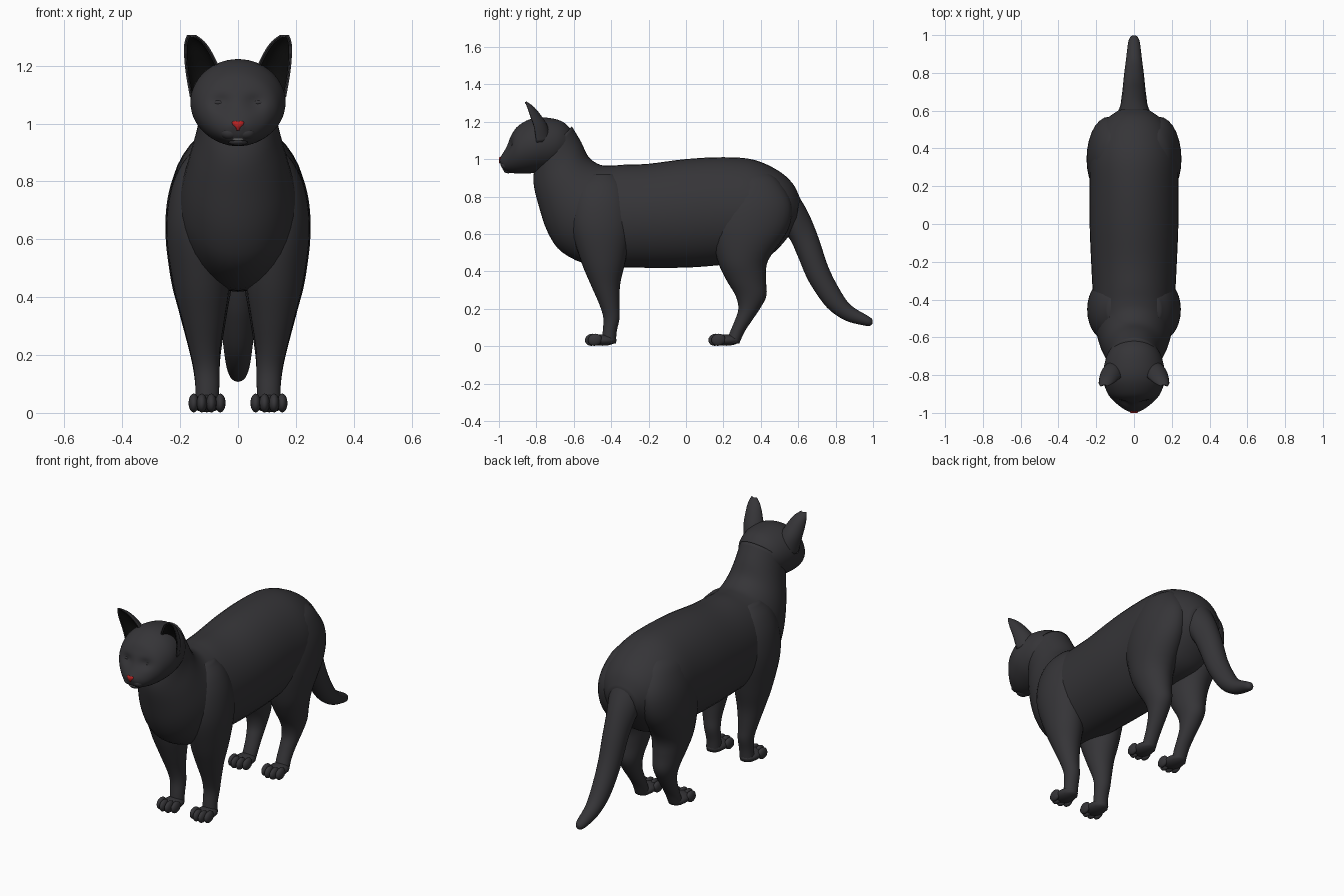
import bpy, bmesh, math
from mathutils import Vector, Matrix


def material(name, rgb):
    m = bpy.data.materials.new(name)
    m.diffuse_color = (*rgb, 1)
    return m


FUR = material("dark_fur", (0.036, 0.035, 0.039))
LINING = material("ear_black", (0.006, 0.006, 0.006))
RED = material("nose_red", (0.45, 0.015, 0.015))
WHITE = material("mouth_white", (0.8, 0.8, 0.8))


def finish(name, bm, mat=FUR, mirror=False):
    bmesh.ops.recalc_face_normals(bm, faces=bm.faces)
    me = bpy.data.meshes.new(name)
    bm.to_mesh(me)
    bm.free()
    for p in me.polygons:
        p.use_smooth = True
    me.materials.append(mat)
    ob = bpy.data.objects.new(name, me)
    bpy.context.collection.objects.link(ob)
    if mirror:
        mod = ob.modifiers.new("mirror", 'MIRROR')
        mod.use_mirror_merge = False
    return ob


def spline(rows, steps):
    """Catmull-Rom interpolation of rows of numbers."""
    out = []
    for i in range(len(rows) - 1):
        p0, p1, p2 = rows[max(i - 1, 0)], rows[i], rows[i + 1]
        p3 = rows[min(i + 2, len(rows) - 1)]
        for s in range(steps):
            t = s / steps
            out.append([0.5 * (2 * b + (c - a) * t + (2 * a - 5 * b + 4 * c - d) * t * t
                               + (3 * b - a - 3 * c + d) * t ** 3)
                        for a, b, c, d in zip(p0, p1, p2, p3)])
    return out + [list(rows[-1])]


def skin(rings):
    bm = bmesh.new()
    vs = [[bm.verts.new(p) for p in r] for r in rings]
    n = len(vs[0])
    for a, b in zip(vs, vs[1:]):
        for i in range(n):
            j = (i + 1) % n
            bm.faces.new((a[i], a[j], b[j], b[i]))
    bm.faces.new(vs[0])
    bm.faces.new(vs[-1])
    return bm


def angles(n):
    return [2 * math.pi * i / n for i in range(n)]


def profile_loft(rows, n=40, steps=4):
    """Rows: top y, top z, bottom y, bottom z, half width."""
    return skin([[(w * math.cos(a), (yt + yb) / 2 + (yt - yb) / 2 * math.sin(a),
                   (zt + zb) / 2 + (zt - zb) / 2 * math.sin(a)) for a in angles(n)]
                 for yt, zt, yb, zb, w in spline(rows, steps)])


def leg_loft(rows, n=28, steps=4):
    """Rows: z, front y, back y, inner x, outer x."""
    return skin([[((x0 + x1) / 2 + (x1 - x0) / 2 * math.cos(a),
                   (y0 + y1) / 2 + (y1 - y0) / 2 * math.sin(a), z) for a in angles(n)]
                 for z, y0, y1, x0, x1 in spline(rows, steps)])


def add_ball(bm, c, r, rot=0):
    m = Matrix.Translation(c) @ Matrix.Rotation(rot, 4, 'X') @ Matrix.Diagonal((*r, 1))
    bmesh.ops.create_uvsphere(bm, u_segments=18, v_segments=12, radius=1, matrix=m)


# Torso and neck
finish("body", profile_loft([
    (-0.61, 1.175, -0.81, 0.96, 0.13), (-0.56, 1.09, -0.815, 0.87, 0.14),
    (-0.52, 1.01, -0.79, 0.76, 0.165), (-0.46, 0.97, -0.74, 0.61, 0.19),
    (-0.40, 0.965, -0.66, 0.50, 0.205), (-0.33, 0.97, -0.50, 0.43, 0.215),
    (-0.20, 0.975, -0.28, 0.42, 0.225), (0.0, 1.0, 0.0, 0.42, 0.235),
    (0.20, 1.01, 0.20, 0.435, 0.235), (0.36, 0.997, 0.34, 0.45, 0.235),
    (0.49, 0.94, 0.44, 0.48, 0.21), (0.57, 0.87, 0.51, 0.54, 0.16),
    (0.61, 0.79, 0.58, 0.63, 0.09)]))

# Head, with shallow eye sockets pressed in
bm = profile_loft([
    (-0.998, 1.0, -0.993, 0.975, 0.018), (-0.985, 1.022, -0.985, 0.955, 0.045),
    (-0.96, 1.065, -0.965, 0.935, 0.078), (-0.935, 1.125, -0.925, 0.925, 0.115),
    (-0.90, 1.175, -0.88, 0.922, 0.143), (-0.83, 1.215, -0.82, 0.925, 0.163),
    (-0.75, 1.222, -0.77, 0.93, 0.160), (-0.66, 1.20, -0.72, 0.94, 0.14),
    (-0.60, 1.14, -0.66, 0.97, 0.10)], n=56, steps=6)
for v in bm.verts:
    if v.co.y < -0.85:
        d = ((abs(v.co.x) - 0.06) / 0.035) ** 2 + ((v.co.z - 1.075) / 0.025) ** 2
        v.co.y += 0.016 * math.exp(-d)
finish("head", bm)

# Closed eyelids
bm = bmesh.new()
add_ball(bm, (0.066, -0.918, 1.072), (0.026, 0.018, 0.011))
finish("eyelid", bm, mirror=True)

# Whisker pads and chin
bm = bmesh.new()
add_ball(bm, (0.026, -0.962, 0.968), (0.034, 0.028, 0.024))
finish("whisker_pad", bm, mirror=True)
bm = bmesh.new()
add_ball(bm, (0, -0.95, 0.938), (0.035, 0.025, 0.014))
finish("chin", bm)

# Nose and mouth
bm = bmesh.new()
pts = [(-0.021, 1.005), (-0.012, 1.010), (0, 1.007), (0.012, 1.010), (0.021, 1.005),
       (0.018, 0.995), (0.007, 0.986), (0.005, 0.977), (-0.005, 0.977),
       (-0.007, 0.986), (-0.018, 0.995)]
bm.free()
bm = skin([[(x * s, y, 0.994 + (z - 0.994) * s) for x, z in pts]
           for y, s in ((-0.975, 1.0), (-0.996, 1.0), (-1.0, 0.8))])
finish("nose", bm, RED)
bm = bmesh.new()
add_ball(bm, (0, -0.975, 0.946), (0.02, 0.007, 0.004))
finish("mouth", bm, WHITE)


# Ears: cupped shells leaning forward, with a black lining
def ear_sheet(rows, depth, shift, n=14):
    bm = bmesh.new()
    grid = []
    for xi, zi, xo, zo, y, d in spline(rows, 4):
        row = []
        for i in range(n + 1):
            t = 0.5 - 0.5 * math.cos(math.pi * i / n)
            bow = d * depth * math.sin(math.pi * i / n)
            row.append(bm.verts.new((xi + (xo - xi) * t, y + shift + bow, zi + (zo - zi) * t)))
        grid.append(row)
    for a, b in zip(grid, grid[1:]):
        for i in range(n):
            bm.faces.new((a[i], a[i + 1], b[i + 1], b[i]))
    return bm


EAR = [(0.050, 1.15, 0.163, 1.09, -0.80, 0.075), (0.070, 1.20, 0.177, 1.17, -0.812, 0.065),
       (0.095, 1.25, 0.183, 1.23, -0.832, 0.048), (0.118, 1.282, 0.183, 1.275, -0.847, 0.03),
       (0.145, 1.303, 0.174, 1.305, -0.86, 0.008)]
shell = finish("ear", ear_sheet(EAR, 1.0, 0), mirror=True)
sol = shell.modifiers.new("thickness", 'SOLIDIFY')
sol.thickness = 0.006
sol.offset = 0
finish("ear_lining", ear_sheet([(a + 0.007, b - 0.004, c - 0.007, d - 0.004, y, e)
                                for a, b, c, d, y, e in EAR], 0.75, 0.0),
       LINING, mirror=True)

# Legs, running up into shoulder and haunch
finish("front_leg", leg_loft([
    (0.015, -0.45, -0.375, 0.068, 0.148), (0.08, -0.445, -0.37, 0.065, 0.147),
    (0.15, -0.442, -0.355, 0.064, 0.153), (0.22, -0.462, -0.356, 0.062, 0.168),
    (0.33, -0.51, -0.352, 0.045, 0.196), (0.45, -0.56, -0.325, 0.03, 0.226),
    (0.62, -0.61, -0.295, 0.04, 0.248), (0.76, -0.61, -0.30, 0.04, 0.235),
    (0.86, -0.58, -0.33, 0.04, 0.195), (0.92, -0.52, -0.38, 0.05, 0.14)]), mirror=True)
finish("hind_leg", leg_loft([
    (0.015, 0.21, 0.285, 0.068, 0.148), (0.08, 0.237, 0.315, 0.065, 0.147),
    (0.14, 0.262, 0.355, 0.064, 0.153), (0.20, 0.28, 0.395, 0.06, 0.165),
    (0.27, 0.265, 0.43, 0.05, 0.183), (0.36, 0.212, 0.428, 0.035, 0.207),
    (0.46, 0.168, 0.44, 0.02, 0.232), (0.62, 0.135, 0.545, 0.02, 0.251),
    (0.76, 0.155, 0.565, 0.02, 0.24), (0.88, 0.21, 0.50, 0.03, 0.195),
    (0.93, 0.27, 0.44, 0.05, 0.14)]), mirror=True)

# Paws: pad plus four toes each
for name, y in (("front_paw", -0.445), ("hind_paw", 0.215)):
    bm = bmesh.new()
    add_ball(bm, (0.108, y, 0.032), (0.054, 0.074, 0.03))
    for x, dy in ((0.061, 0.016), (0.092, 0), (0.125, 0), (0.153, 0.016)):
        add_ball(bm, (x, y - 0.058 + dy, 0.034), (0.018, 0.038, 0.032), 0.25)
    finish(name, bm, mirror=True)

# Tail
finish("tail", profile_loft([
    (0.56, 0.87, 0.47, 0.60, 0.10), (0.61, 0.79, 0.545, 0.585, 0.09),
    (0.66, 0.70, 0.60, 0.475, 0.072), (0.71, 0.575, 0.635, 0.39, 0.066),
    (0.76, 0.425, 0.675, 0.315, 0.06), (0.82, 0.305, 0.755, 0.205, 0.053),
    (0.88, 0.22, 0.85, 0.138, 0.043), (0.965, 0.166, 0.945, 0.112, 0.032),
    (0.99, 0.15, 0.982, 0.108, 0.022), (0.998, 0.138, 0.996, 0.118, 0.010)], n=24))
